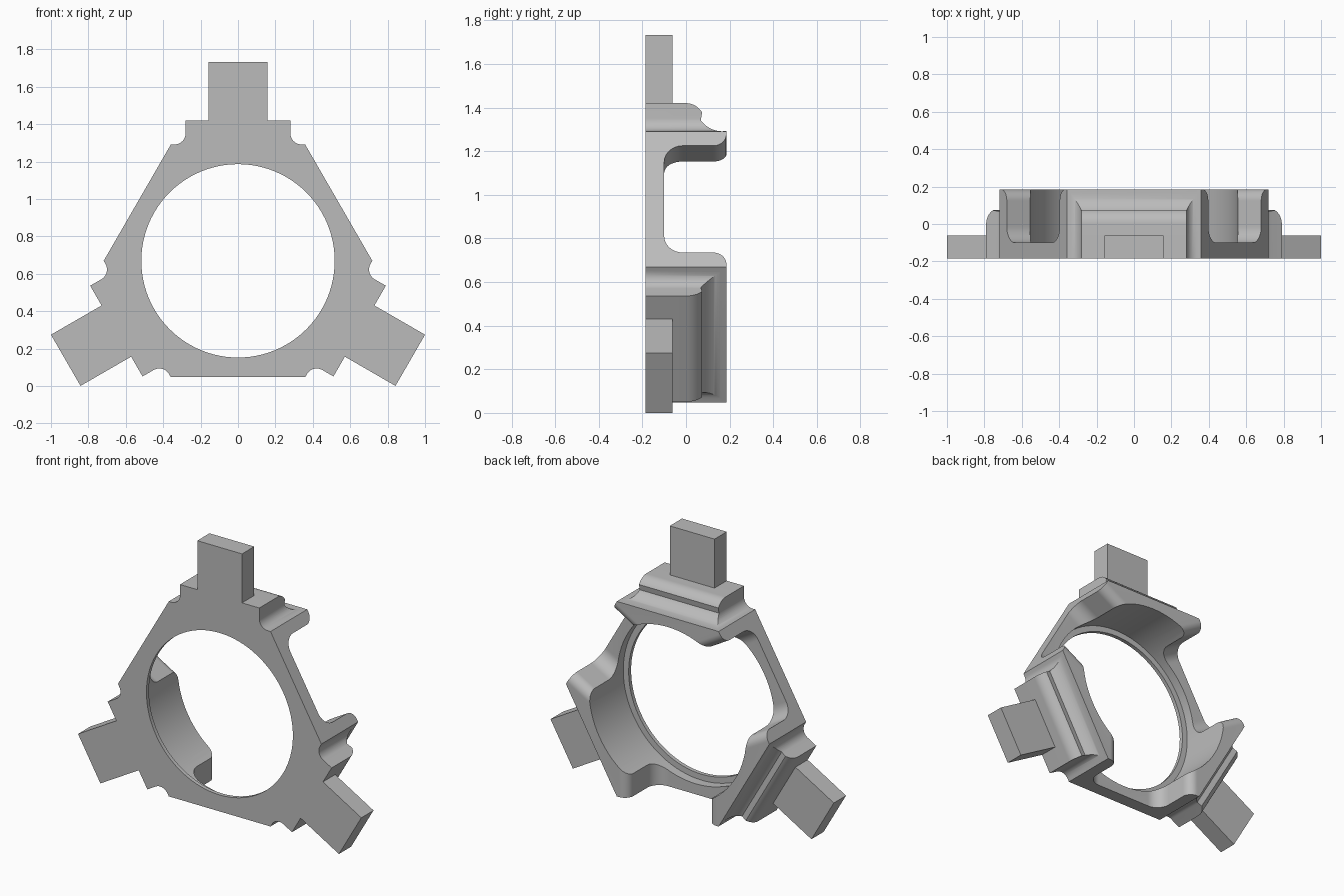
import bpy
import bmesh
from math import radians, cos, sin, pi, sqrt
from mathutils import Matrix, Vector

if "Cube" in bpy.data.objects:
    bpy.data.objects.remove(bpy.data.objects["Cube"])

CENTRE_Z = 0.669
FRONT, BACK = -0.185, 0.185
APOTHEM = 0.622          # centre to hexagon flats
CORNER = APOTHEM / sqrt(3)
SHOULDER = 0.751         # centre to top of shoulder block
TAB_END = 1.0635

grey = bpy.data.materials.new("satin grey")
grey.use_nodes = True
grey.diffuse_color = (0.5, 0.5, 0.5, 1)
grey.node_tree.nodes["Principled BSDF"].inputs["Base Color"].default_value = (0.5, 0.5, 0.5, 1)


def arc(cx, cy, r, start, end, n=12):
    angles = [radians(start + (end - start) * i / n) for i in range(n + 1)]
    return [(cx + r * cos(a), cy + r * sin(a)) for a in angles]


def mirrored(half):
    """Close a right-hand half profile with its mirror image."""
    return half + [(-x, y) for x, y in reversed(half)]


def prism(name, points, place, lo, hi, turn=0):
    """Extrude a profile; place(u, v, w) maps it to x, y and radial height."""
    bm = bmesh.new()
    ends = [[bm.verts.new(place(u, v, w)) for u, v in points] for w in (lo, hi)]
    for ring in ends:
        bm.faces.new(ring)
    for i in range(len(points)):
        j = (i + 1) % len(points)
        bm.faces.new((ends[0][i], ends[0][j], ends[1][j], ends[1][i]))
    bmesh.ops.recalc_face_normals(bm, faces=bm.faces)
    bm.transform(Matrix.Translation((0, 0, CENTRE_Z)) @ Matrix.Rotation(radians(turn), 4, 'Y'))
    mesh = bpy.data.meshes.new(name)
    bm.to_mesh(mesh)
    bm.free()
    mesh.materials.append(grey)
    obj = bpy.data.objects.new(name, mesh)
    bpy.context.collection.objects.link(obj)
    return obj


def facing_front(u, v, w):
    return Vector((u, w, v))


def along_x(u, v, w):
    return Vector((w, u, v))


def radial(u, v, w):
    return Vector((u, v, w))


def cut(target, cutter):
    mod = target.modifiers.new("cut", 'BOOLEAN')
    mod.operation = 'DIFFERENCE'
    mod.solver = 'EXACT'
    mod.object = cutter
    bpy.context.view_layer.objects.active = target
    bpy.ops.object.modifier_apply(modifier=mod.name)
    bpy.data.objects.remove(cutter)


# Hexagonal body outline with a filleted shoulder on every other side
side = [(-CORNER, APOTHEM)]
half = arc(0.34, 0.682, 0.06, 180, 270)
side += [(-x, y) for x, y in reversed(half)] + [(-0.28, 0.8), (0.28, 0.8)] + half
side += [(CORNER, APOTHEM)]
outline = []
for k in range(3):
    a = radians(-120 * k)
    outline += [(x * cos(a) - y * sin(a), x * sin(a) + y * cos(a)) for x, y in side]
body = prism("ring_body", outline, facing_front, FRONT, BACK)

# Shoulder tops sweep down to the back in an S curve
sweep = [(-0.3, SHOULDER)] + arc(0.0, SHOULDER - 0.085, 0.085, 90, 30, 10)
sweep += arc(0.166, 0.742, 0.12, 215, 275, 10)
sweep += [(0.3, APOTHEM), (0.3, 1.0), (-0.3, 1.0)]

# Rounded slots between the three claws
slot = mirrored(arc(0.196, -0.013, 0.087, -90, 0) + arc(0.343, 0.125, 0.06, 180, 90) + [(0.343, 0.3)])

for k in range(3):
    cut(body, prism("shoulder_cutter", sweep, along_x, -0.4, 0.4, 120 * k))
    cut(body, prism("slot_cutter", slot, radial, 0.25, 0.75, 180 + 120 * k))

# Through hole and wider bore that leaves a thin front lip
cut(body, prism("hole_cutter", arc(0, 0, 0.517, 0, 360 - 3.75, 95), facing_front, -0.4, 0.4))
cut(body, prism("bore_cutter", arc(0, 0, 0.555, 0, 360 - 3.75, 95), facing_front, -0.16, 0.4))

bpy.ops.object.select_all(action='DESELECT')
body.select_set(True)
bpy.context.view_layer.objects.active = body
bpy.ops.object.shade_smooth_by_angle(angle=radians(30))

# Flat mounting tabs
tab = [(-0.158, SHOULDER), (0.158, SHOULDER), (0.158, TAB_END), (-0.158, TAB_END)]
for name, turn in (("top_tab", 0), ("left_tab", 120), ("right_tab", 240)):
    prism(name, tab, facing_front, FRONT, -0.062, turn)
